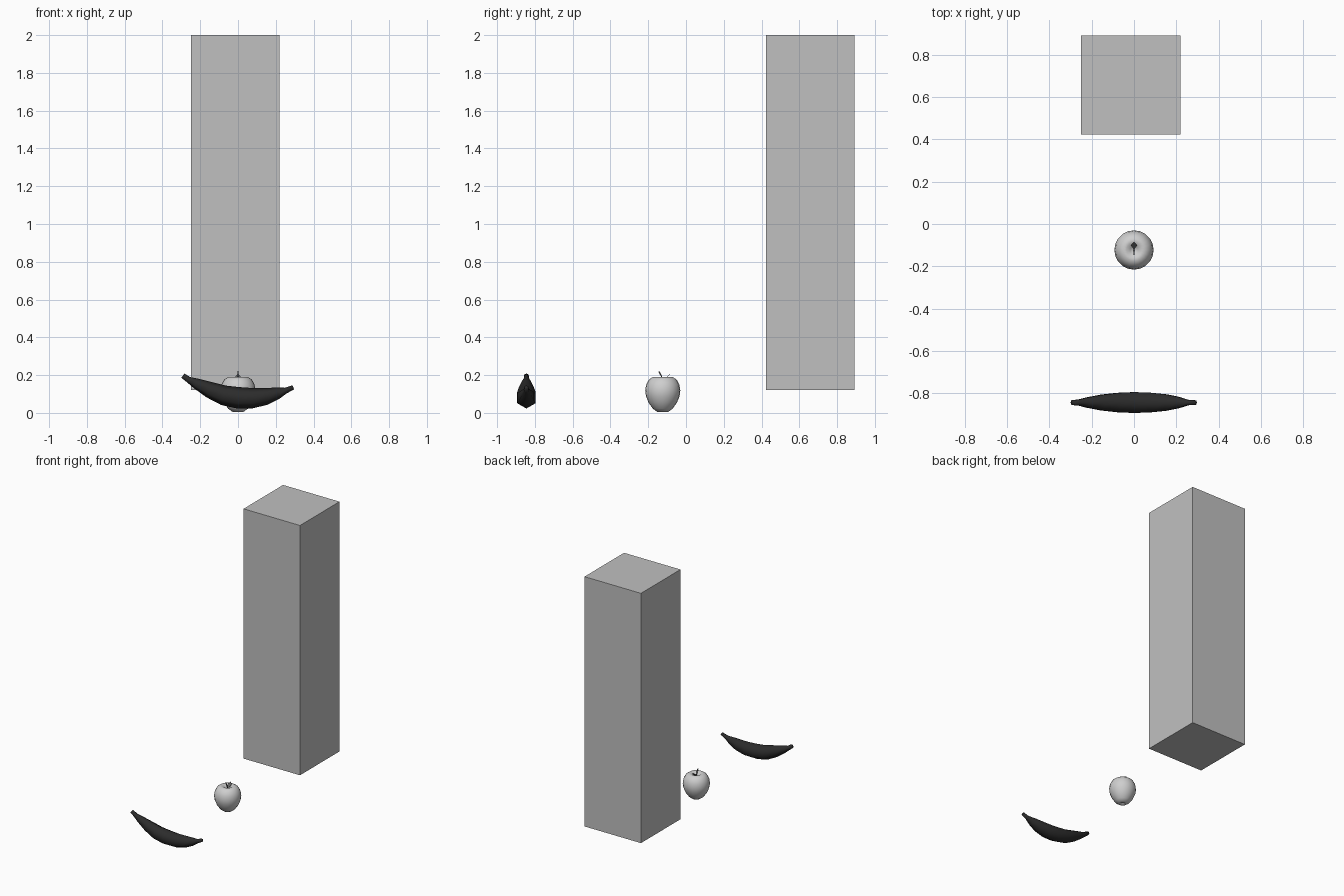
import bpy, bmesh, math
from mathutils import Vector

if "Cube" in bpy.data.objects:
    bpy.data.objects.remove(bpy.data.objects["Cube"], do_unlink=True)


def material(name, value):
    m = bpy.data.materials.new(name)
    m.use_nodes = True
    colour = (value, value, value, 1)
    m.diffuse_color = colour
    m.node_tree.nodes["Principled BSDF"].inputs["Base Color"].default_value = colour
    return m


grey = material("mid grey", 0.53)
light = material("light grey", 0.62)
black = material("soft black", 0.025)
dark = material("dark grey", 0.12)


def finish(bm, name, mat, smooth=True):
    bmesh.ops.recalc_face_normals(bm, faces=bm.faces)
    mesh = bpy.data.meshes.new(name)
    bm.to_mesh(mesh)
    bm.free()
    mesh.materials.append(mat)
    for p in mesh.polygons:
        p.use_smooth = smooth
    obj = bpy.data.objects.new(name, mesh)
    bpy.context.collection.objects.link(obj)
    return obj


def loft(rings, name, mat):
    """Skin a list of vertex rings and cap both ends."""
    bm = bmesh.new()
    loops = [[bm.verts.new(p) for p in ring] for ring in rings]
    n = len(loops[0])
    for a, b in zip(loops, loops[1:]):
        for i in range(n):
            j = (i + 1) % n
            bm.faces.new((a[i], a[j], b[j], b[i]))
    bm.faces.new(loops[0])
    bm.faces.new(loops[-1])
    return finish(bm, name, mat)


def tube(path, sides, name, mat):
    """Sweep a polygon along a path of (point, radius) in any vertical plane."""
    points = [Vector(p) for p, r in path]
    span = points[-1] - points[0]
    side = Vector((0, 1, 0)) if abs(span.x) > abs(span.z) else Vector((1, 0, 0))
    rings = []
    for k, (p, r) in enumerate(path):
        tangent = (points[min(k + 1, len(path) - 1)] - points[max(k - 1, 0)]).normalized()
        up = tangent.cross(side)
        angles = [2 * math.pi * i / sides for i in range(sides)]
        rings.append([points[k] + r * (math.cos(a) * up + math.sin(a) * side) for a in angles])
    return loft(rings, name, mat)


# Tall block
bm = bmesh.new()
bmesh.ops.create_cube(bm, size=1)
bmesh.ops.scale(bm, vec=(0.47, 0.47, 1.88), verts=bm.verts)
bmesh.ops.translate(bm, vec=(-0.015, 0.658, 1.06), verts=bm.verts)
finish(bm, "tall_block", grey, smooth=False)

# Banana: spine x, z and radius
spine = [(-0.292, 0.197, 0.014), (-0.262, 0.176, 0.016), (-0.22, 0.155, 0.028),
         (-0.15, 0.122, 0.043), (-0.075, 0.093, 0.053), (0, 0.08, 0.057),
         (0.075, 0.078, 0.054), (0.15, 0.088, 0.045), (0.21, 0.104, 0.031),
         (0.255, 0.119, 0.015), (0.293, 0.135, 0.012)]
tube([((x, -0.845, z), r) for x, z, r in spine], 6, "banana", black)

# Apple: lathed profile of radius and height, with dimples at both ends
profile = [(0.004, 0.02), (0.015, 0.006), (0.03, 0.006), (0.052, 0.022), (0.075, 0.054),
           (0.089, 0.088), (0.093, 0.118), (0.088, 0.15), (0.073, 0.177),
           (0.052, 0.191), (0.035, 0.19), (0.018, 0.178), (0.004, 0.168)]
apple_y = -0.123
loft([[(r * math.cos(math.tau * i / 20), apple_y + r * math.sin(math.tau * i / 20), z)
       for i in range(20)] for r, z in profile], "apple", light)

# Stem leaning forward
tube([((0, apple_y, 0.165), 0.003), ((0, -0.13, 0.195), 0.003), ((0, -0.143, 0.219), 0.004)],
     6, "apple_stem", dark)

# Leaf leaning back
outline = [(0, 0), (0.5, 0.9), (0.7, 0.8), (1, 0)]
bm = bmesh.new()
right = [(0.015 * w, t) for t, w in outline]
left = [(-x, t) for x, t in reversed(right[1:-1])]
bm.faces.new([bm.verts.new((x, apple_y + 0.038 * t, 0.17 + 0.037 * t)) for x, t in right + left])
leaf = finish(bm, "apple_leaf", dark, smooth=False)
mod = leaf.modifiers.new("thickness", "SOLIDIFY")
mod.thickness = 0.002
